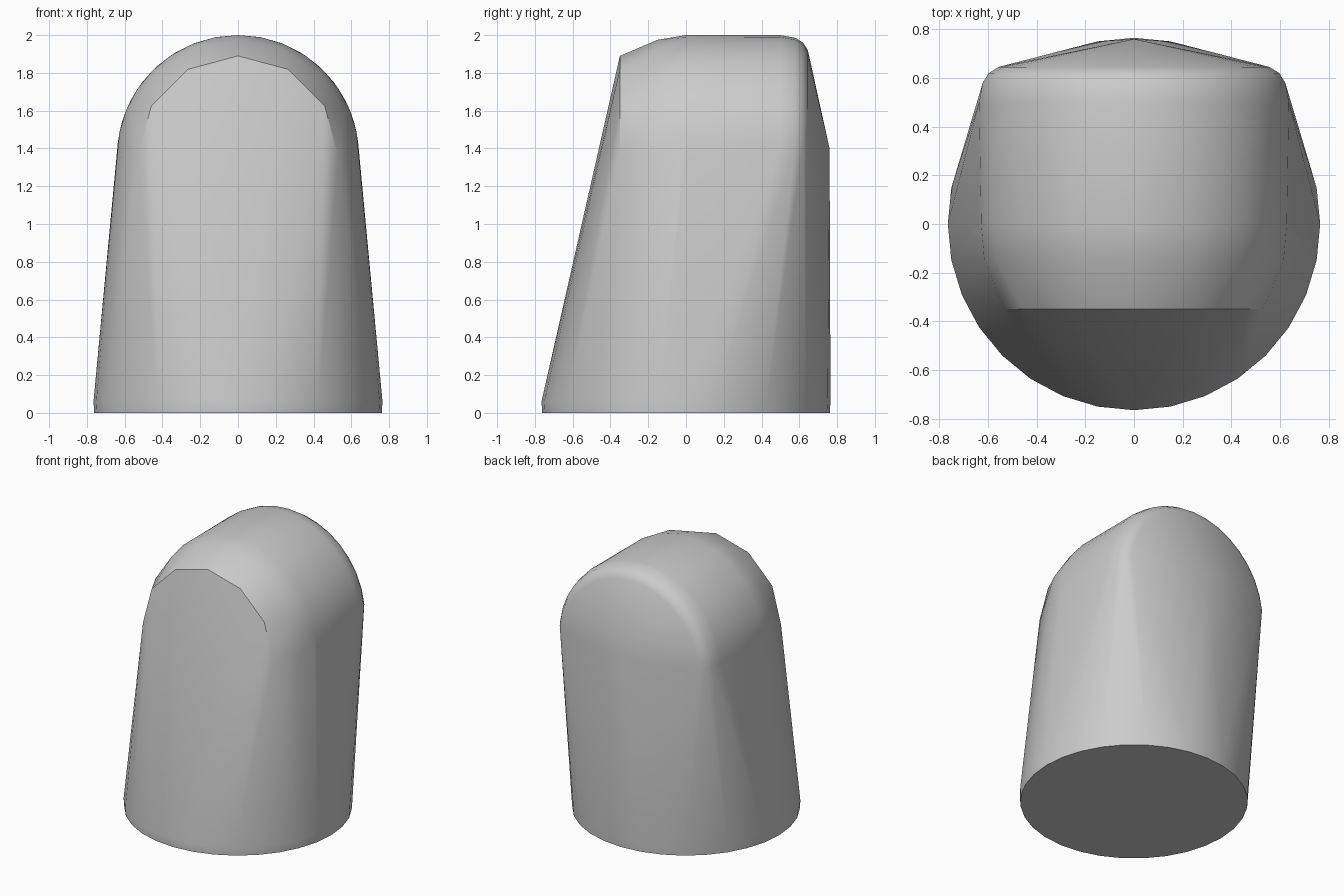
import bpy
import bmesh
import math

if "Cube" in bpy.data.objects:
    bpy.data.objects.remove(bpy.data.objects["Cube"], do_unlink=True)

ARCH_Z = 1.36
BASE_R = 0.765

bm = bmesh.new()


def add_arch(y, radius, steps, low=0.0):
    """Half ring of points standing across x at depth y."""
    for i in range(steps + 1):
        a = low + (math.pi - 2 * low) * i / steps
        bm.verts.new((radius * math.cos(a), y, ARCH_Z + radius * math.sin(a)))


def add_circle(z, radius, steps=32):
    for i in range(steps):
        a = 2 * math.pi * i / steps
        bm.verts.new((radius * math.cos(a), radius * math.sin(a), z))


# Round foot with a short upright rim
add_circle(0, BASE_R - 0.004)
add_circle(0.06, BASE_R)

# Coarse front arch, swelling into the barrel top
add_arch(-0.35, 0.53, 6)
add_arch(-0.15, 0.615, 8)
add_arch(0.0, 0.64, 16)

# Barrel end and rounded back rim
for y, radius in ((0.5, 0.64), (0.58, 0.625), (0.62, 0.6), (0.645, 0.56), (0.655, 0.51)):
    add_arch(y, radius, 16, math.radians(6))

# Shallow peak on the back
bm.verts.new((0, 0.76, 1.4))

# Stretch one skin over all the sections
hull = bmesh.ops.convex_hull(bm, input=bm.verts[:])
loose = {g for g in hull["geom_interior"] + hull["geom_unused"]
         if isinstance(g, bmesh.types.BMVert)}
bmesh.ops.delete(bm, geom=list(loose), context="VERTS")
bmesh.ops.dissolve_limit(bm, angle_limit=math.radians(0.5),
                         verts=bm.verts[:], edges=bm.edges[:])
bmesh.ops.recalc_face_normals(bm, faces=bm.faces[:])

mesh = bpy.data.meshes.new("rounded_body")
bm.to_mesh(mesh)
bm.free()
body = bpy.data.objects.new("rounded_body", mesh)
bpy.context.collection.objects.link(body)

# Plain grey material
grey = bpy.data.materials.new("plain grey")
grey.use_nodes = True
colour = (0.6, 0.6, 0.6, 1)
grey.diffuse_color = colour
grey.node_tree.nodes["Principled BSDF"].inputs["Base Color"].default_value = colour
mesh.materials.append(grey)

# Smooth shading with crisp front and foot edges
bpy.context.view_layer.objects.active = body
body.select_set(True)
bpy.ops.object.shade_smooth_by_angle(angle=math.radians(30))
